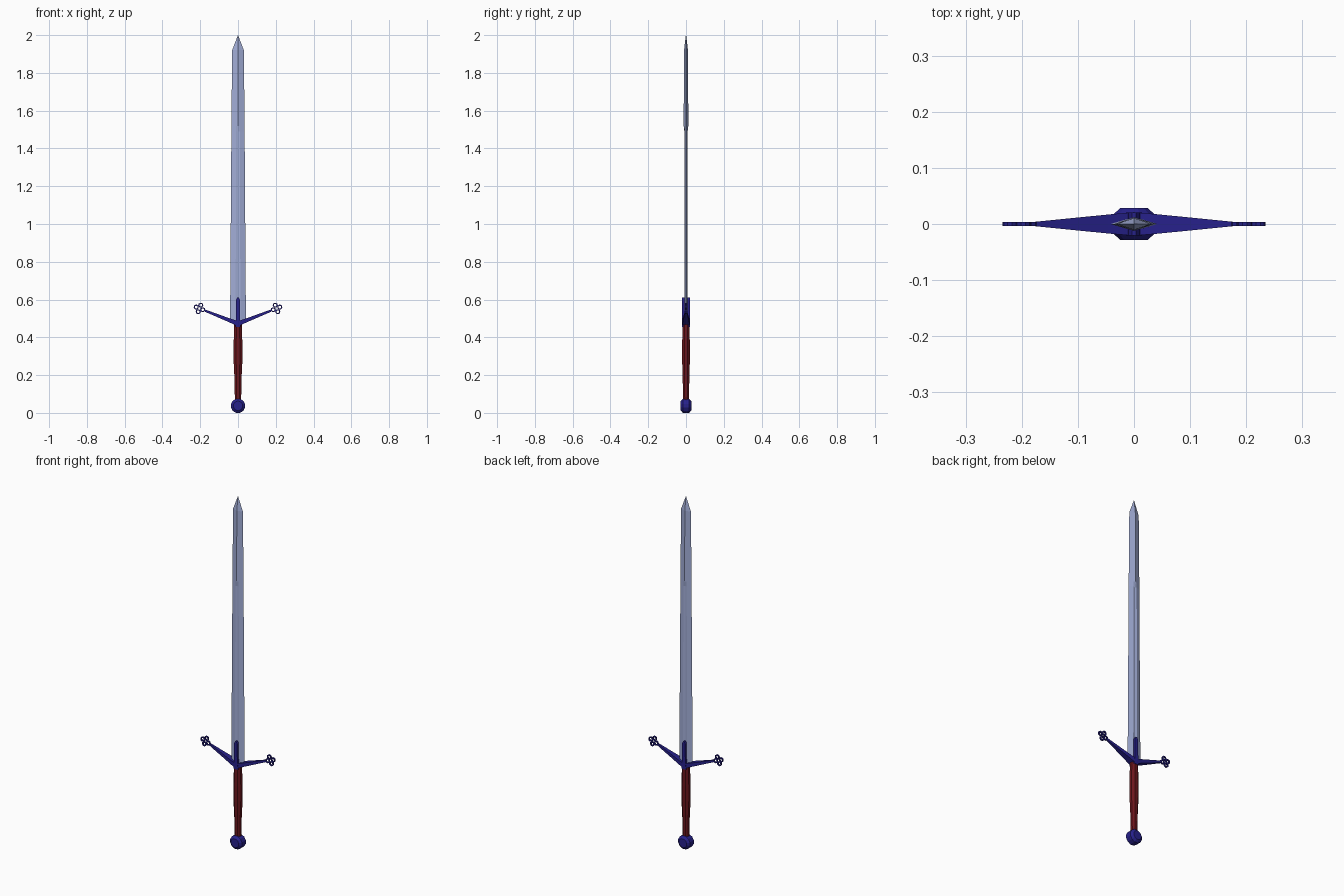
import bpy, bmesh
from math import sin, cos, pi, atan2
from mathutils import Matrix, Vector

if "Cube" in bpy.data.objects:
    bpy.data.objects.remove(bpy.data.objects["Cube"])


def material(name, rgb):
    m = bpy.data.materials.new(name)
    m.diffuse_color = (*rgb, 1)
    m.use_nodes = True
    m.node_tree.nodes["Principled BSDF"].inputs["Base Color"].default_value = m.diffuse_color
    return m


STEEL = material("steel", (0.36, 0.42, 0.68))
BLUE = material("blue_metal", (0.02, 0.015, 0.26))
RED = material("red_leather", (0.15, 0.008, 0.012))


def loft(name, rings, mat, matrix=None, closed=False):
    """Skin a list of equal-length point rings; cap the ends unless closed."""
    bm = bmesh.new()
    vs = [[bm.verts.new(p) for p in r] for r in rings]
    n = len(vs[0])
    pairs = list(zip(vs, vs[1:])) + ([(vs[-1], vs[0])] if closed else [])
    for a, b in pairs:
        for i in range(n):
            j = (i + 1) % n
            bm.faces.new((a[i], a[j], b[j], b[i]))
    if not closed:
        bm.faces.new(vs[0][::-1])
        bm.faces.new(vs[-1])
    bmesh.ops.remove_doubles(bm, verts=bm.verts, dist=1e-5)
    bmesh.ops.recalc_face_normals(bm, faces=bm.faces)
    if matrix:
        bm.transform(matrix)
    me = bpy.data.meshes.new(name)
    bm.to_mesh(me)
    bm.free()
    ob = bpy.data.objects.new(name, me)
    bpy.context.collection.objects.link(ob)
    me.materials.append(mat)
    return ob


def octagon(rx, ry, z, n=8):
    return [(rx * cos(2 * pi * (i + .5) / n), ry * sin(2 * pi * (i + .5) / n), z) for i in range(n)]


# Blade: diamond section, with a fuller on both faces up to z = 1.5
def blade_ring(z, w, t, fuller):
    a = 0.3 * w
    ta = 0.7 * t
    c = 0.5 * t if fuller else t
    return [(w, 0, z), (a, ta, z), (0, c, z), (-a, ta, z),
            (-w, 0, z), (-a, -ta, z), (0, -c, z), (a, -ta, z)]


loft("blade", [blade_ring(*s) for s in (
    (0.485, 0.042, 0.0125, True), (1.49, 0.035, 0.0125, True),
    (1.52, 0.035, 0.0125, False), (1.92, 0.031, 0.0105, False),
    (1.999, 0.0008, 0.0008, False))], STEEL)

# Grip: swelling eight-sided handle
loft("grip", [octagon(rx * 1.06, ry * 1.06, z) for rx, ry, z in (
    (0.017, 0.016, 0.065), (0.019, 0.018, 0.18), (0.024, 0.021, 0.28),
    (0.024, 0.021, 0.36), (0.020, 0.018, 0.475))], RED)

# Pommel: bevelled wheel, axis front to back
to_y = Matrix.Translation((0, 0, 0.0375)) @ Matrix.Rotation(pi / 2, 4, 'X')
loft("pommel", [octagon(r, r, z, 12) for r, z in (
    (0.025, -0.0285), (0.0385, -0.017), (0.0385, 0.017), (0.025, 0.0285))], BLUE, to_y)

# Guard arms: tapering bars sloping upward, ending in four-ring finials
root, tip = Vector((0, 0, 0.472)), Vector((0.204, 0, 0.553))
slope = atan2(tip.z - root.z, tip.x)
for side, sx in (("right", 1), ("left", -1)):
    mirror = Matrix.Diagonal((sx, 1, 1, 1))
    rings = []
    for x, h, d in ((0, 0.014, 0.021), (0.045, 0.011, 0.017), (0.176, 0.006, 0.004)):
        z = root.z + x * (tip.z - root.z) / tip.x
        rings.append([(x, -d, z - h), (x, d, z - h), (x, d, z + h), (x, -d, z + h)])
    loft(side + "_guard_arm", rings, BLUE, mirror).data.flip_normals() if sx < 0 else \
        loft(side + "_guard_arm", rings, BLUE)
    for k in range(4):
        a = slope + k * pi / 2
        c = tip + Vector((cos(a), 0, sin(a))) * 0.0185
        rings = []
        for i in range(10):
            u = 2 * pi * i / 10
            rings.append([(c.x + r * cos(u), y, c.z + r * sin(u))
                          for r, y in ((0.0135, -0.004), (0.0135, 0.004),
                                       (0.0075, 0.004), (0.0075, -0.004))])
        ob = loft(f"{side}_finial_ring_{k + 1}", rings, BLUE, mirror, closed=True)
        if sx < 0:
            ob.data.flip_normals()

# Langets: pointed tongues clasping the blade on front and back
outline = [(-0.014, 0.455), (0.014, 0.455), (0.0095, 0.53), (0.0095, 0.60),
           (0.004, 0.612), (-0.004, 0.612), (-0.0095, 0.60), (-0.0095, 0.53)]
for side, s in (("front", -1), ("back", 1)):
    loft(side + "_langet", [[(x, s * y, z) for x, z in outline] for y in (0.007, 0.0205)], BLUE)
